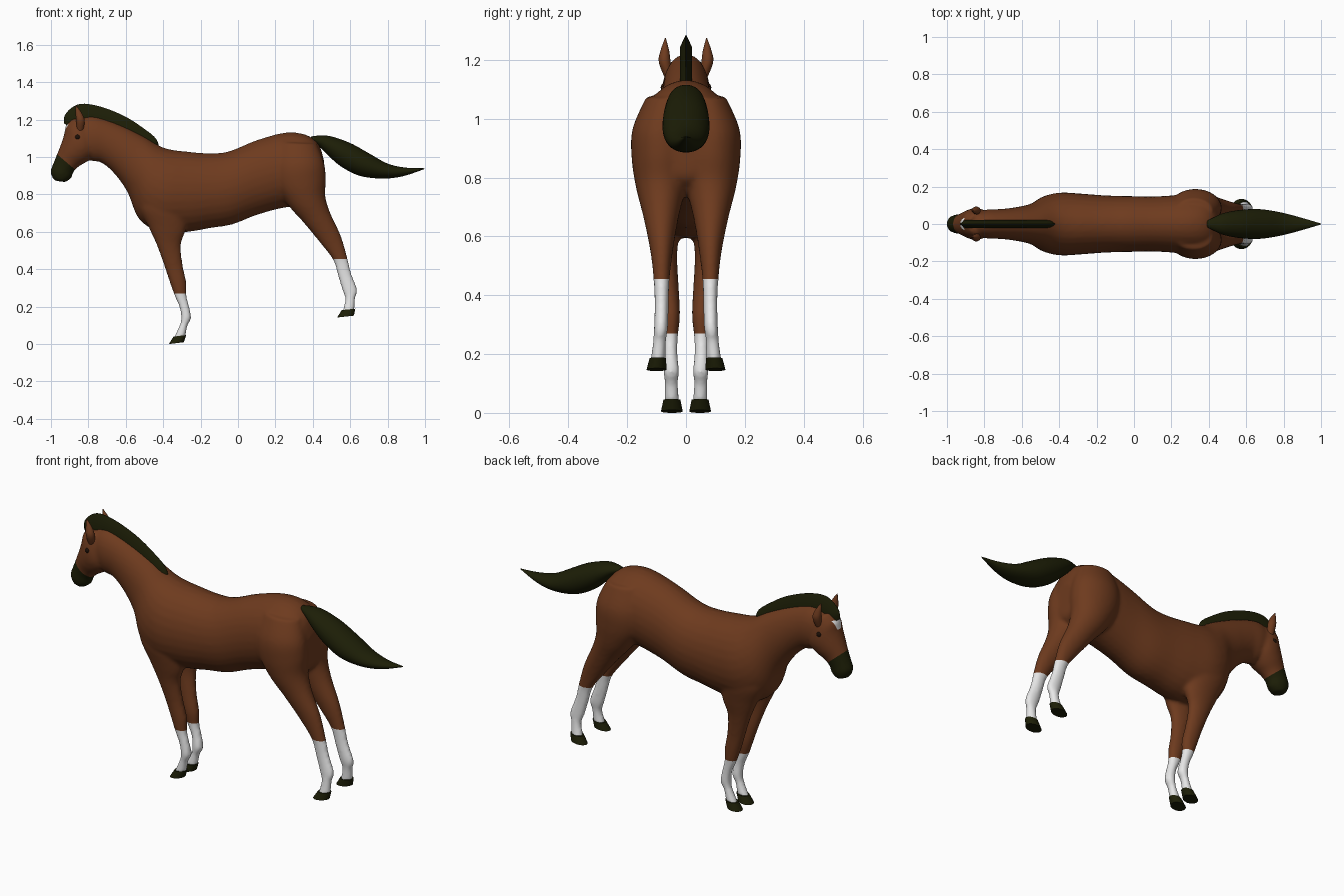
import bpy, bmesh, math
from mathutils import Vector

cube = bpy.data.objects.get("Cube")
if cube:
    bpy.data.objects.remove(cube)


def make_material(name, color):
    mat = bpy.data.materials.new(name)
    mat.use_nodes = True
    mat.diffuse_color = (*color, 1)
    bsdf = next(n for n in mat.node_tree.nodes if n.type == 'BSDF_PRINCIPLED')
    bsdf.inputs["Base Color"].default_value = (*color, 1)
    bsdf.inputs["Roughness"].default_value = 0.7
    return mat


coat = make_material("chestnut_coat", (0.155, 0.043, 0.013))
dark = make_material("dark_hair", (0.012, 0.013, 0.002))
white = make_material("white_markings", (0.8, 0.8, 0.8))
eye_mat = make_material("eye_brown", (0.012, 0.005, 0.002))

OVAL = [(math.cos(a), math.sin(a)) for a in (math.tau * i / 28 for i in range(28))]
WEDGE = [(-1, 1), (0.1, 1), (1, 0.05), (1, -0.05), (0.1, -1), (-1, -1)]


def smooth_path(stations, steps):
    """Catmull-Rom interpolation through rows of numbers."""
    rows = [Vector(s) for s in stations]
    rows = [rows[0]] + rows + [rows[-1]]
    out = []
    for p0, p1, p2, p3 in zip(rows, rows[1:], rows[2:], rows[3:]):
        for k in range(steps):
            t = k / steps
            out.append(p1 + t * ((p2 - p0) + t * ((2 * p0 - 5 * p1 + 4 * p2 - p3)
                       + t * (3 * p1 - p0 - 3 * p2 + p3))) / 2)
    return out + [rows[-1]]


def finish(mesh, angle=50):
    mesh.shade_smooth()
    mesh.set_sharp_from_angle(angle=math.radians(angle))


def loft(name, stations, mat, side=1, steps=5, section=OVAL):
    """Skin a tube; each row: upper x, z, lower x, z, half width, (centre y)."""
    bm = bmesh.new()
    rings = []
    stations = [tuple(s) + (0,) * (6 - len(s)) for s in stations]
    for ux, uz, lx, lz, width, yc in smooth_path(stations, steps):
        ring = []
        for u, v in section:
            x = (ux + lx) / 2 + u * (ux - lx) / 2
            z = (uz + lz) / 2 + u * (uz - lz) / 2
            ring.append(bm.verts.new((x, side * (yc + v * width), z)))
        rings.append(ring)
    for a, b in zip(rings, rings[1:]):
        for i in range(len(a)):
            j = (i + 1) % len(a)
            bm.faces.new((a[i], a[j], b[j], b[i]))
    bm.faces.new(rings[0])
    bm.faces.new(rings[-1])
    bmesh.ops.recalc_face_normals(bm, faces=bm.faces[:])
    mesh = bpy.data.meshes.new(name)
    bm.to_mesh(mesh)
    bm.free()
    mesh.materials.append(mat)
    finish(mesh)
    obj = bpy.data.objects.new(name, mesh)
    bpy.context.collection.objects.link(obj)
    return obj


# Trunk from rump to poll
trunk = [
    (0.46, 0.98, 0.46, 0.84, 0.06), (0.43, 1.07, 0.45, 0.79, 0.12),
    (0.36, 1.12, 0.38, 0.74, 0.155), (0.25, 1.13, 0.25, 0.73, 0.155),
    (0.1, 1.09, 0.1, 0.69, 0.147), (-0.05, 1.03, -0.03, 0.64, 0.15),
    (-0.16, 1.02, -0.15, 0.62, 0.153), (-0.28, 1.03, -0.27, 0.6, 0.162),
    (-0.36, 1.04, -0.42, 0.6, 0.168), (-0.42, 1.06, -0.53, 0.67, 0.15),
    (-0.5, 1.11, -0.59, 0.81, 0.11), (-0.6, 1.16, -0.66, 0.91, 0.09),
    (-0.7, 1.2, -0.73, 0.97, 0.08), (-0.78, 1.22, -0.78, 0.98, 0.078),
    (-0.84, 1.21, -0.83, 1.02, 0.066)]

# Head from poll to lips
head = [
    (-0.88, 1.21, -0.8, 1.17, 0.058), (-0.92, 1.17, -0.76, 1.09, 0.077),
    (-0.93, 1.12, -0.76, 1.02, 0.085), (-0.95, 1.06, -0.8, 0.98, 0.075),
    (-0.97, 1.01, -0.85, 0.95, 0.058), (-0.99, 0.96, -0.88, 0.92, 0.051),
    (-1.003, 0.92, -0.89, 0.89, 0.05), (-0.985, 0.875, -0.92, 0.865, 0.036)]

# Legs from hip or shoulder to pastern
hind_leg = [
    (0.22, 1.08, 0.42, 1.07, 0.065, 0.07), (0.19, 0.96, 0.46, 0.97, 0.097, 0.085),
    (0.2, 0.85, 0.47, 0.88, 0.1, 0.085), (0.27, 0.74, 0.467, 0.79, 0.085, 0.085),
    (0.35, 0.65, 0.494, 0.7, 0.062, 0.085), (0.44, 0.54, 0.55, 0.58, 0.04, 0.083),
    (0.508, 0.45, 0.583, 0.47, 0.028, 0.083), (0.533, 0.37, 0.605, 0.38, 0.024, 0.083),
    (0.557, 0.29, 0.638, 0.29, 0.024, 0.085), (0.573, 0.24, 0.627, 0.245, 0.022, 0.09),
    (0.556, 0.165, 0.622, 0.173, 0.027, 0.096)]
front_leg = [
    (-0.48, 0.9, -0.28, 0.87, 0.06, 0.09), (-0.53, 0.75, -0.27, 0.72, 0.07, 0.08),
    (-0.48, 0.63, -0.28, 0.61, 0.052, 0.075), (-0.435, 0.53, -0.305, 0.53, 0.038, 0.068),
    (-0.395, 0.42, -0.295, 0.42, 0.033, 0.057), (-0.365, 0.33, -0.276, 0.33, 0.032, 0.052),
    (-0.34, 0.26, -0.275, 0.26, 0.026, 0.053), (-0.314, 0.2, -0.261, 0.2, 0.024, 0.053),
    (-0.304, 0.14, -0.25, 0.14, 0.028, 0.05), (-0.313, 0.1, -0.269, 0.1, 0.023, 0.05),
    (-0.346, 0.028, -0.282, 0.036, 0.027, 0.048)]

pieces = [loft("trunk", trunk, coat), loft("head", head, coat)]
for side in (1, -1):
    pieces += [loft("hind_leg", hind_leg, coat, side), loft("front_leg", front_leg, coat, side)]

# Fuse the flesh into a single smooth skin
bm = bmesh.new()
for piece in pieces:
    bm.from_mesh(piece.data)
    bpy.data.objects.remove(piece)
skin = bpy.data.meshes.new("horse_body")
bm.to_mesh(skin)
bm.free()
body = bpy.data.objects.new("horse_body", skin)
bpy.context.collection.objects.link(body)
remesh = body.modifiers.new("fuse", 'REMESH')
remesh.mode, remesh.voxel_size = 'VOXEL', 0.01
relax = body.modifiers.new("relax", 'SMOOTH')
relax.factor, relax.iterations = 0.5, 6
bpy.context.view_layer.update()
skin = bpy.data.meshes.new_from_object(body.evaluated_get(bpy.context.evaluated_depsgraph_get()))
body.modifiers.clear()
body.data = skin
skin.materials.clear()
for mat in (coat, dark, white):
    skin.materials.append(mat)

# Cut clean borders for socks, muzzle and forehead star, then colour by region
HIND_SOCK, FRONT_SOCK = 0.455, 0.27
MUZZLE_AT, MUZZLE_DIR = Vector((-0.95, 0, 1.0)), Vector((-0.65, 0, -0.76))
STAR_LOW, STAR_HIGH, STAR_HALF, STAR_SLOPE = 1.125, 1.175, 0.014, 0.4
bm = bmesh.new()
bm.from_mesh(skin)


def cut(point, normal, region):
    faces = [f for f in bm.faces if region(f.calc_center_median())]
    geom = set(faces) | {e for f in faces for e in f.edges} | {v for f in faces for v in f.verts}
    bmesh.ops.bisect_plane(bm, geom=list(geom), plane_co=point, plane_no=normal, dist=1e-5)


def at_forehead(c):
    return c.x < -0.88 and c.z > 1.1


cut((0, 0, HIND_SOCK), (0, 0, 1), lambda c: c.x > 0)
cut((0, 0, FRONT_SOCK), (0, 0, 1), lambda c: c.x < 0)
cut(MUZZLE_AT, MUZZLE_DIR, lambda c: c.x < -0.84)
for z in (STAR_LOW, STAR_HIGH):
    cut((0, 0, z), (0, 0, 1), at_forehead)
for side in (1, -1):
    cut((0, side * STAR_HALF, STAR_LOW), (0, side, -STAR_SLOPE), at_forehead)

for f in bm.faces:
    c = f.calc_center_median()
    sock = c.z < (HIND_SOCK if c.x > 0 else FRONT_SOCK)
    star = (at_forehead(c) and STAR_LOW < c.z < STAR_HIGH
            and abs(c.y) < STAR_HALF + STAR_SLOPE * (c.z - STAR_LOW))
    muzzle = c.x < -0.84 and (c - MUZZLE_AT).dot(MUZZLE_DIR) > 0
    f.material_index = 1 if muzzle else 2 if sock or star else 0
bm.to_mesh(skin)
bm.free()
finish(skin, 80)

# Mane crest and tail
loft("mane", [
    (-0.93, 1.18, -0.9, 1.16, 0.012), (-0.925, 1.225, -0.88, 1.18, 0.02),
    (-0.88, 1.27, -0.85, 1.18, 0.021), (-0.82, 1.285, -0.8, 1.19, 0.021),
    (-0.72, 1.265, -0.74, 1.18, 0.021), (-0.6, 1.215, -0.63, 1.13, 0.021),
    (-0.5, 1.15, -0.54, 1.08, 0.021), (-0.44, 1.1, -0.47, 1.04, 0.021),
    (-0.42, 1.05, -0.44, 1.02, 0.019)], dark, section=WEDGE)
loft("tail", [
    (0.39, 1.11, 0.4, 1.08, 0.02), (0.44, 1.115, 0.43, 1.06, 0.04),
    (0.5, 1.11, 0.47, 1.02, 0.06), (0.6, 1.075, 0.55, 0.95, 0.076),
    (0.7, 1.02, 0.65, 0.9, 0.079), (0.8, 0.965, 0.77, 0.885, 0.062),
    (0.9, 0.943, 0.88, 0.897, 0.035), (1.0, 0.94, 0.995, 0.935, 0.003)], dark)

# Hooves, ears and eyes on both sides
for side, label in ((1, "left"), (-1, "right")):
    loft(label + "_hind_hoof", [(0.555, 0.182, 0.627, 0.189, 0.028, 0.096),
                                (0.53, 0.142, 0.62, 0.152, 0.034, 0.1)], dark, side)
    loft(label + "_front_hoof", [(-0.345, 0.04, -0.277, 0.048, 0.029, 0.048),
                                 (-0.37, 0, -0.29, 0.01, 0.037, 0.048)], dark, side)
    loft(label + "_ear", [
        (-0.86, 1.13, -0.83, 1.13, 0.013, 0.055), (-0.865, 1.19, -0.82, 1.19, 0.02, 0.072),
        (-0.868, 1.23, -0.832, 1.23, 0.015, 0.072),
        (-0.868, 1.275, -0.864, 1.275, 0.001, 0.07)], coat, side)
    bpy.ops.mesh.primitive_uv_sphere_add(segments=16, ring_count=10, radius=0.016,
                                         location=(-0.857, side * 0.07, 1.106))
    eye = bpy.context.object
    eye.name = label + "_eye"
    eye.data.materials.append(eye_mat)
    finish(eye.data)
